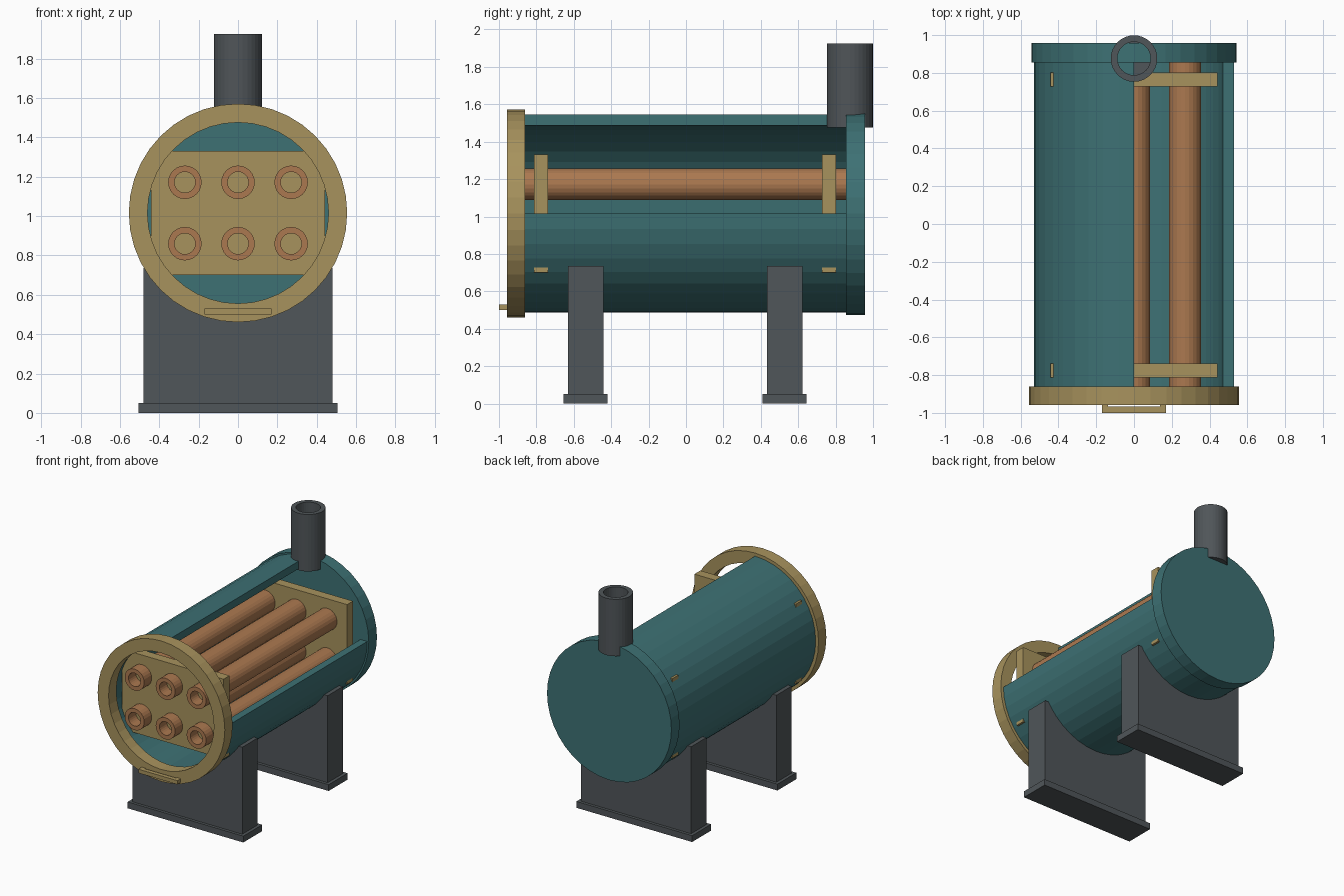
import bpy, bmesh
from math import sin, cos, pi, sqrt, asin
from mathutils import Vector

if "Cube" in bpy.data.objects:
    bpy.data.objects.remove(bpy.data.objects["Cube"])

CZ = 1.016     # height of the vessel axis
OFF = -0.005   # y offset of the symmetric parts


def material(name, rgb):
    m = bpy.data.materials.new(name)
    m.diffuse_color = (*rgb, 1)
    m.use_nodes = True
    m.node_tree.nodes["Principled BSDF"].inputs["Base Color"].default_value = m.diffuse_color
    return m


TEAL = material("teal_paint", (0.047, 0.165, 0.175))
BRASS = material("brass", (0.39, 0.29, 0.11))
COPPER = material("copper", (0.41, 0.19, 0.08))
STEEL = material("dark_steel", (0.08, 0.092, 0.1))


def finish(name, bm, mat):
    bmesh.ops.remove_doubles(bm, verts=bm.verts, dist=1e-5)
    bmesh.ops.recalc_face_normals(bm, faces=bm.faces)
    me = bpy.data.meshes.new(name)
    bm.to_mesh(me)
    bm.free()
    me.materials.append(mat)
    ob = bpy.data.objects.new(name, me)
    bpy.context.collection.objects.link(ob)
    return ob


def lathe(name, profile, mat, n, centre, axis="y", start=0, sweep=2 * pi):
    """Turn a closed (radius, position) profile about the y or z axis."""
    bm = bmesh.new()
    rows = []
    for i in range(n + 1):
        a = start + sweep * i / n
        row = []
        for r, t in profile:
            u, v = r * cos(a), r * sin(a)
            p = (u, t, v) if axis == "y" else (u, v, t)
            row.append(bm.verts.new(Vector(p) + Vector(centre)))
        rows.append(row)
    k = len(profile)
    for i in range(n):
        for j in range(k):
            if profile[j][0] == 0 and profile[(j + 1) % k][0] == 0:
                continue
            q = (j + 1) % k
            quad = [rows[i][j], rows[i][q], rows[i + 1][q], rows[i + 1][j]]
            # collapse the axis side to a triangle
            if profile[j][0] == 0:
                quad.pop(3)
            elif profile[q][0] == 0:
                quad.pop(2)
            bm.faces.new(quad)
    if sweep < 2 * pi - 1e-4:
        bm.faces.new(rows[0])
        bm.faces.new(rows[-1])
    return finish(name, bm, mat)


def pipe(ro, ri, a, b):
    return [(ro, a), (ro, b), (ri, b), (ri, a)]


def prism(name, pts, y0, y1, mat, plane="xz"):
    """Extrude an outline: xz along y, or xy along z."""
    bm = bmesh.new()
    put = (lambda p, d: (p[0], d, p[1])) if plane == "xz" else (lambda p, d: (p[0], p[1], d))
    f = bm.faces.new([bm.verts.new(put(p, y0)) for p in pts])
    g = bmesh.ops.extrude_face_region(bm, geom=[f])
    move = (0, y1 - y0, 0) if plane == "xz" else (0, 0, y1 - y0)
    bmesh.ops.translate(bm, vec=move, verts=[v for v in g["geom"] if isinstance(v, bmesh.types.BMVert)])
    return finish(name, bm, mat)


def rect(w, z0, z1):
    return [(-w, z0), (w, z0), (w, z1), (-w, z1)]


# Shell with the upper right quarter cut away, front ring and rear cap
axis = (0, 0, CZ)
lathe("shell", pipe(0.53, 0.47, -0.86, 0.855), TEAL, 30, axis, start=pi / 2, sweep=1.5 * pi)
lathe("front_flange", pipe(0.555, 0.46, -0.957, -0.86), BRASS, 40, axis)
lathe("rear_cap", [(0, 0.855), (0.543, 0.855), (0.543, 0.957), (0, 0.957)], TEAL, 40, axis)

# Tube plates, whose corners poke through the shell
for name, y in (("front_tube_plate", -0.77), ("rear_tube_plate", 0.77)):
    prism(name, rect(0.443, 0.702, 1.332), y + OFF - 0.037, y + OFF + 0.037, BRASS)

# Tube bundle
for row, z in (("lower", 0.86), ("upper", 1.172)):
    for col, x in (("left", -0.27), ("middle", 0), ("right", 0.27)):
        lathe(f"{row}_{col}_tube", pipe(0.085, 0.053, -0.905, 0.895), COPPER, 24, (x, 0, z))

# Saddles hollowed to fit the shell, each on a foot plate
top, R = 0.736, 0.529
a0 = asin(sqrt(R * R - (CZ - top) ** 2) / R)
arc = [(R * sin(a), CZ - R * cos(a)) for a in (a0 - 2 * a0 * i / 16 for i in range(17))]
outline = [(-0.48, 0.05), (0.48, 0.05), (0.48, top)] + arc + [(-0.48, top)]
for name, y in (("front", -0.532 + OFF), ("rear", 0.532 + OFF)):
    prism(name + "_saddle", outline, y - 0.095, y + 0.095, STEEL)
    prism(name + "_foot", rect(0.505, 0, 0.05), y - 0.118, y + 0.118, STEEL)

# Chimney with a closed bottom
lathe("chimney", [(0, 1.476), (0.123, 1.476), (0.123, 1.925), (0.088, 1.925), (0.088, 1.49), (0, 1.49)],
      STEEL, 32, (0, 0.876, 0), axis="z")

# Handle under the front opening
prism("handle", [(-0.17, -0.95), (-0.17, -1), (0.17, -1), (0.17, -0.95),
                 (0.138, -0.95), (0.138, -0.967), (-0.138, -0.967), (-0.138, -0.95)],
      0.5, 0.53, BRASS, plane="xy")
